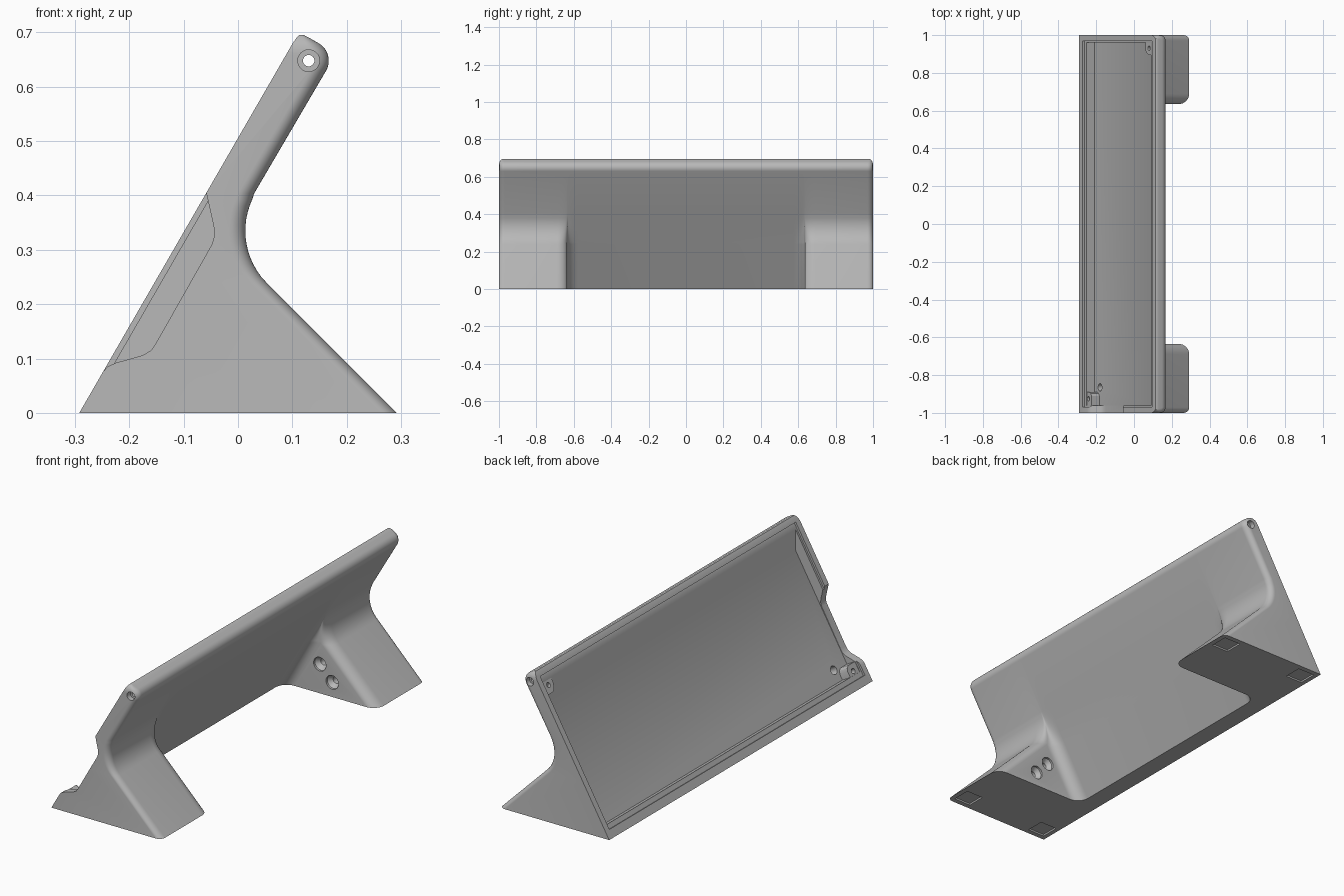
import bpy, bmesh, math
from mathutils import Vector

if "Cube" in bpy.data.objects:
    bpy.data.objects.remove(bpy.data.objects["Cube"], do_unlink=True)

FRONT, THICK = -0.292, 0.0768          # toe of the sloped face, panel thickness
S, C = 0.5, math.sqrt(0.75)            # 60 degree slope
PIVOT = (0.13, 0.648)                  # rod hole through the top edge

grey = bpy.data.materials.new("plain_grey")
grey.use_nodes = True
grey.diffuse_color = (0.48, 0.48, 0.48, 1)
grey.node_tree.nodes["Principled BSDF"].inputs["Base Color"].default_value = (0.48, 0.48, 0.48, 1)


def make_object(name, bm):
    bmesh.ops.recalc_face_normals(bm, faces=bm.faces)
    mesh = bpy.data.meshes.new(name)
    bm.to_mesh(mesh)
    bm.free()
    mesh.materials.append(grey)
    obj = bpy.data.objects.new(name, mesh)
    bpy.context.collection.objects.link(obj)
    return obj


def loft(name, loops):
    bm = bmesh.new()
    rings = [[bm.verts.new(p) for p in loop] for loop in loops]
    for a, b in zip(rings, rings[1:]):
        for i in range(len(a)):
            j = (i + 1) % len(a)
            bm.faces.new((a[i], a[j], b[j], b[i]))
    bm.faces.new(rings[0])
    bm.faces.new(rings[-1])
    bmesh.ops.remove_doubles(bm, verts=bm.verts, dist=1e-5)
    return make_object(name, bm)


# Three drawing planes: side profile, sloped face, ground plan
def side(a, b, h):
    return Vector((a, h, b))


def slope(u, y, d):
    return Vector((FRONT + S * u + C * d, y, C * u - S * d))


def plan(a, b, h):
    return Vector((a, b, h))


def prism(name, pts, lo, hi, plane):
    return loft(name, [[plane(a, b, h) for a, b in pts] for h in (lo, hi)])


def circle(a, b, r, n=32):
    return [(a + r * math.cos(2 * math.pi * i / n), b + r * math.sin(2 * math.pi * i / n)) for i in range(n)]


def rect(a0, a1, b0, b1):
    return [(a0, b0), (a1, b0), (a1, b1), (a0, b1)]


def activate(obj):
    bpy.ops.object.select_all(action='DESELECT')
    obj.select_set(True)
    bpy.context.view_layer.objects.active = obj


def cut(obj, cutter):
    activate(obj)
    mod = obj.modifiers.new("cut", 'BOOLEAN')
    mod.operation, mod.solver, mod.object = 'DIFFERENCE', 'EXACT', cutter
    bpy.ops.object.modifier_apply(modifier=mod.name)
    bpy.data.objects.remove(cutter, do_unlink=True)


# Body: horizontal slices, each a panel with two rounded feet
FOOT_Y, FILLET, ROUND, STEPS = 0.635, 0.06, 0.055, 8
ARC_X, ARC_Z, ARC_R, ARC_LO, ARC_HI = 0.1505, 0.335, 0.137, 0.2385, 0.4037


def panel_back(z):
    return FRONT + z * S / C + THICK / C


def foot_back(z):
    if z >= ARC_HI:
        return panel_back(z)
    if z <= ARC_LO:
        return 0.292 - z
    return max(panel_back(z), ARC_X - math.sqrt(ARC_R ** 2 - (z - ARC_Z) ** 2))


def slice_loop(z, front, back, foot):
    step = foot - back
    fil, rnd = min(FILLET, step / 2), min(ROUND, step / 2)
    edge = min(0.03, (foot - front) / 2)
    t = min(1, max(0, (z - 0.66) / 0.037))
    end = 1 - 0.025 * (1 - math.sqrt(1 - t * t))
    turns = [math.pi / 2 * i / STEPS for i in range(STEPS + 1)]
    half = [(back + fil * (1 - math.cos(a)), FOOT_Y - FILLET + FILLET * math.sin(a)) for a in turns]
    half += [(foot - rnd + rnd * math.sin(a), FOOT_Y + ROUND * (1 - math.cos(a))) for a in turns]
    half += [(foot - edge + edge * math.cos(a), end - edge + edge * math.sin(a)) for a in turns]
    half.append((front, end))
    return [(x, -y, z) for x, y in reversed(half)] + [(x, y, z) for x, y in half]


heights = [0] + [ARC_LO + (ARC_HI - ARC_LO) * i / 14 for i in range(15)]
rows = [(z, FRONT + z * S / C, panel_back(z), foot_back(z)) for z in heights]
for i in range(11):
    a = math.radians(-30 + 9 * i)
    z, x = PIVOT[1] + 0.037 * math.sin(a), PIVOT[0] + 0.037 * math.cos(a)
    rows.append((z, FRONT + z * S / C, x, x))
rows += [(0.69, 0.1075, 0.131, 0.131), (0.6955, 0.1125, 0.1205, 0.1205)]
body = loft("stand_body", [slice_loop(*r) for r in rows])

# Tray in the sloped face: deep pocket with an upright top wall, and a shallow ledge
FLOOR = 0.06
wall_x = 0.09
wall_z = ((wall_x - FRONT) * C - FLOOR) / S
low_out, low_in = slope(0.063, 0, -0.1), slope(0.063, 0, FLOOR)
pocket = [(low_out.x, low_out.z), (low_in.x, low_in.z), (wall_x, wall_z), (wall_x, 0.8)]
cut(body, prism("pocket_cutter", pocket, -0.96, 0.96, side))
cut(body, prism("ledge_cutter", rect(0.04, 0.775, -0.97, 0.97), -0.05, 0.01, slope))

# Side opening in one end wall
notch = [(-0.0595, 0.41), (-0.045, 0.345), (-0.043, 0.328), (-0.048, 0.31), (-0.15, 0.13),
         (-0.16, 0.115), (-0.175, 0.106), (-0.225, 0.092), (-0.24, 0.085), (-0.255, 0.068),
         (-0.4, 0.07), (-0.2, 0.42)]
cut(body, prism("notch_cutter", notch, -1.1, -0.955, side))

# Rod hole with a counterbore at both ends
cut(body, prism("rod_cutter", circle(*PIVOT, 0.0105), -1.1, 1.1, side))
for s in (-1, 1):
    cut(body, prism("counterbore_cutter", circle(*PIVOT, 0.02), s * 0.975, s * 1.1, side))

# Screw holes in the inner foot faces, and square pad recesses below
for s in (-1, 1):
    for x, z in ((-0.01, 0.14), (0.056, 0.07)):
        rings = [(0.6, 0.033), (0.645, 0.033), (0.665, 0.016), (0.74, 0.016)]
        loops = [[side(a, b, s * y) for a, b in circle(x, z, r)] for y, r in rings]
        cut(body, loft("screw_cutter", loops))
    for x in (-0.225, 0.222):
        pad = rect(x - 0.045, x + 0.045, s * 0.93 - 0.045, s * 0.93 + 0.045)
        cut(body, prism("pad_cutter", pad, -0.05, 0.008, plan))

# Cable hole through the tray floor into a foot
cut(body, prism("cable_cutter", circle(0.12, -0.865, 0.02), 0.03, 0.13, slope))

# Corner bosses with screw holes
upper = [(0.75, 0.965), (0.75, 0.895), (0.72, 0.895), (0.7, 0.903), (0.688, 0.915), (0.685, 0.93), (0.685, 0.965)]
lower = [(0.055, -0.965), (0.055, -0.89), (0.09, -0.89), (0.105, -0.897), (0.113, -0.91), (0.113, -0.965)]
bosses = []
for name, pts, u, y in (("upper_boss", upper, 0.722, 0.93), ("lower_boss", lower, 0.08, -0.925)):
    boss = prism(name, pts, 0.012, 0.065, slope)
    cut(boss, prism("boss_cutter", circle(u, y, 0.012, 20), -0.02, 0.05, slope))
    bosses.append(boss)

for obj in [body] + bosses:
    activate(obj)
    bpy.ops.object.shade_smooth_by_angle(angle=math.radians(30))
